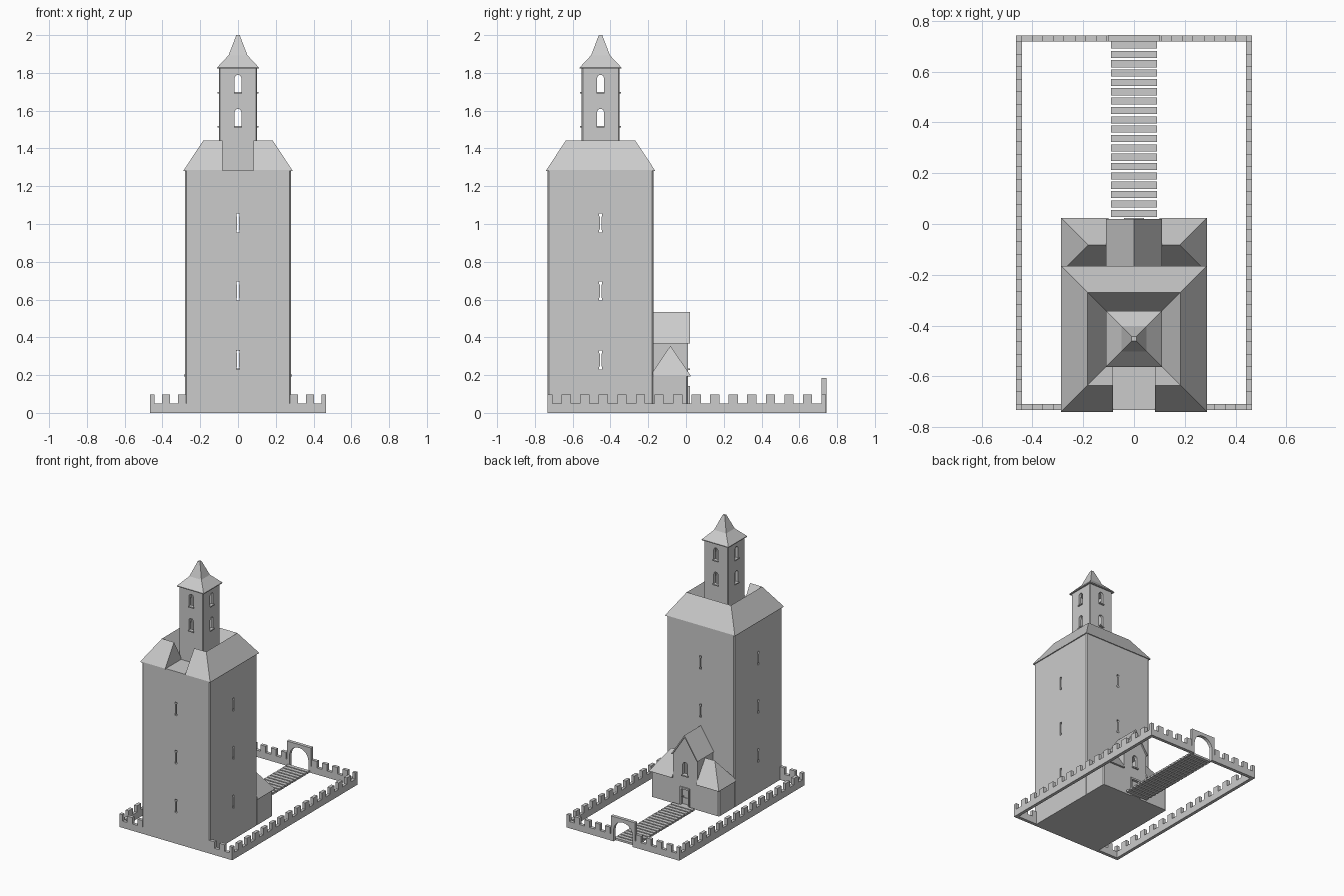
import bpy, bmesh, math

if "Cube" in bpy.data.objects:
    bpy.data.objects.remove(bpy.data.objects["Cube"])

stone = bpy.data.materials.new("grey_stone")
stone.use_nodes = True
GREY = (0.6, 0.6, 0.6, 1)
stone.diffuse_color = GREY
stone.node_tree.nodes["Principled BSDF"].inputs["Base Color"].default_value = GREY


def finish(name, bm):
    bmesh.ops.remove_doubles(bm, verts=bm.verts, dist=1e-5)
    bmesh.ops.recalc_face_normals(bm, faces=bm.faces)
    mesh = bpy.data.meshes.new(name)
    bm.to_mesh(mesh)
    bm.free()
    mesh.materials.append(stone)
    obj = bpy.data.objects.new(name, mesh)
    bpy.context.scene.collection.objects.link(obj)
    return obj


def box(name, x, y, z, bevel=0):
    """Box from (low, high) ranges, with optional chamfered upright corners."""
    bm = bmesh.new()
    bmesh.ops.create_cube(bm, size=1)
    for v in bm.verts:
        v.co = [r[0] if c < 0 else r[1] for c, r in zip(v.co, (x, y, z))]
    if bevel:
        upright = [e for e in bm.edges if abs(e.verts[0].co.z - e.verts[1].co.z) > 1e-4]
        bmesh.ops.bevel(bm, geom=upright, offset=bevel, segments=1, affect='EDGES')
    return finish(name, bm)


def prism(name, outline, axis, d):
    """Outline of (across, up) points extruded along x or y over range d."""
    bm = bmesh.new()
    place = lambda u, v, w: (w, u, v) if axis == 'x' else (u, w, v)
    ends = [[bm.verts.new(place(u, v, w)) for u, v in outline] for w in d]
    for ring in ends:
        bm.faces.new(ring)
    n = len(outline)
    for i in range(n):
        j = (i + 1) % n
        bm.faces.new((ends[0][i], ends[0][j], ends[1][j], ends[1][i]))
    return finish(name, bm)


def loft(name, cy, rings, closed=False):
    """Stack of rectangles (half x, half y, z); closed joins last to first."""
    bm = bmesh.new()
    loops = [[bm.verts.new((sx * hx, cy + sy * hy, z))
              for sx, sy in ((-1, -1), (1, -1), (1, 1), (-1, 1))] for hx, hy, z in rings]
    pairs = list(zip(loops, loops[1:]))
    if closed:
        pairs.append((loops[-1], loops[0]))
    else:
        bm.faces.new(loops[0])
        bm.faces.new(loops[-1])
    for a, b in pairs:
        for i in range(4):
            j = (i + 1) % 4
            bm.faces.new((a[i], a[j], b[j], b[i]))
    return finish(name, bm)


def cut(obj, *cutters):
    for cutter in cutters:
        cutter.hide_render = True
        mod = obj.modifiers.new("cut", 'BOOLEAN')
        mod.operation = 'DIFFERENCE'
        mod.solver = 'EXACT'
        mod.object = cutter
        with bpy.context.temp_override(object=obj, active_object=obj):
            bpy.ops.object.modifier_apply(modifier=mod.name)
        bpy.data.objects.remove(cutter)


def arch(c, half, z0, z1, steps=8):
    pts = [(c - half, z0)]
    for i in range(steps + 1):
        a = math.pi * (1 - i / steps)
        pts.append((c + half * math.cos(a), z1 - half + half * math.sin(a)))
    return pts + [(c + half, z0)]


def slit(c, z0, z1, wide=0.008, thin=0.004):
    side = [(wide, z0), (wide, z0 + .012), (thin, z0 + .018),
            (thin, z1 - .018), (wide, z1 - .012), (wide, z1)]
    return [(c + u, v) for u, v in side] + [(c - u, v) for u, v in reversed(side)]


CY = -0.4525                    # tower centre line
HW = 0.28                       # tower half width
BACK = CY + HW

# Main tower: hollow block with arrow slits on all four sides
tower = box("tower_walls", (-HW, HW), (CY - HW, BACK), (0, 1.283), 0.008)
cut(tower, box("tower_inside", (-.25, .25), (CY - .25, CY + .25), (.02, 1.26)))
for low in (0.23, 0.595, 0.955):
    cut(tower, prism("slit_x", slit(CY, low, low + .1), 'x', (-.4, .4)),
        prism("slit_y", slit(0, low, low + .1), 'y', (CY - .4, CY + .4)))

# Ridged ring roof with a gap at the front
roof = loft("tower_roof", CY, [(h, h, z) for h, z in
            ((.0902, 1.28), (.2875, 1.28), (.2875, 1.285), (.183, 1.443))], closed=True)
cut(roof, box("roof_gap", (-.083, .083), (-.9, CY - .07), (1.2, 1.6)))

# Turret with arched openings and sills
T = 0.1
turret = box("turret_walls", (-T, T), (CY - T, CY + T), (1.275, 1.83), 0.006)
cut(turret, box("turret_inside", (-.08, .08), (CY - .08, CY + .08), (1.3, 1.815)))
for low in (1.52, 1.70):
    cut(turret, prism("opening_x", arch(CY, .018, low, low + .09), 'x', (-.2, .2)),
        prism("opening_y", arch(0, .018, low, low + .09), 'y', (CY - .2, CY + .2)))
    for s in (-1, 1):
        reach = sorted((s * .095, s * .108))
        box("turret_sill", reach, (CY - .022, CY + .022), (low - .008, low))
        box("turret_sill", (-.022, .022), [CY + r for r in reach], (low - .008, low))
loft("turret_spire", CY, [(h, h, z) for h, z in
     ((.11, 1.823), (.11, 1.829), (.05, 1.893), (.009, 2.0))])

# Rear house: low wings under a hipped roof
FACE = 0.01
wings = box("house_wings", (-HW, HW), (BACK - .01, FACE), (0, .2), 0.008)
cut(wings, box("middle_gap", (-.1, .1), (-.5, .5), (-.1, .5)))
hip = loft("house_hip_roof", -.0825, [(.287, .107, .193), (.287, .107, .198), (.18, 0, .355)])
cut(hip, box("middle_gap", (-.1, .1), (-.5, .5), (-.1, .5)),
    box("tower_gap", (-.5, .5), (-.5, BACK - .003), (-.1, .5)))

# Taller gabled middle of the house, hollow, with an arched window and door recess
gable = prism("house_gable", [(-.1, 0), (.1, 0), (.1, .372), (0, .522), (-.1, .372)],
              'y', (BACK - .01, FACE))
cut(gable, box("gable_inside", (-.08, .08), (-.3, -.015), (.02, .36)),
    prism("gable_window", arch(0, .02, .235, .33), 'y', (-.05, .1)),
    box("door_recess", (-.03, .03), (0, .1), (.012, .13)))
prism("gable_roof", [(-.11, .368), (0, .535), (.11, .368), (.1, .368), (0, .52), (-.1, .368)],
      'y', (BACK - .005, .02))
box("window_sill", (-.026, .026), (0, .02), (.226, .235))

# Door frame, leaf panels and knob
prism("door_frame", [(-.04, 0), (-.04, .143), (.04, .143), (.04, 0),
                     (.029, 0), (.029, .13), (-.029, .13), (-.029, 0)], 'y', (FACE - .005, .02))
for low in (.02, .08):
    box("door_panel", (-.02, .02), (-.002, .004), (low, low + .042))
box("door_knob", (.018, .024), (0, .012), (.066, .074))
box("door_step", (-.04, .04), (FACE, .024), (0, .012))


# Battlemented courtyard walls
def battlement(a, b, start, end, count):
    pitch = (end - start) / count
    pts = [(a, 0), (a, .05)]
    for k in range(count + 1):
        c = start + k * pitch
        lo, hi = max(a, c - pitch / 4), min(b, c + pitch / 4)
        if hi - lo > .005:
            pts += [(lo, .05), (lo, .098), (hi, .098), (hi, .05)]
    pts += [(b, .05), (b, 0)]
    return [p for i, p in enumerate(pts) if i == 0 or p != pts[i - 1]]


X, IN, Y0, Y1, THICK = .465, .441, -.7325, .742, .024
for s in (-1, 1):
    prism("side_wall", battlement(Y0, Y1, Y0, Y1, 15), 'x', sorted((s * X, s * IN)))
    a, b = sorted((s * IN, s * .1))
    prism("back_wall", battlement(a, b, -X, X, 11), 'y', (Y1 - THICK, Y1))
    a, b = sorted((s * IN, s * .27))
    prism("front_wall", battlement(a, b, -X, X, 11), 'y', (Y0, Y0 + THICK))

# Arched gate in the back wall
prism("gate_arch", [(-.1, 0), (-.1, .185), (.1, .185), (.1, 0)]
      + arch(0, .078, 0, .16, 12)[::-1], 'y', (Y1 - THICK, Y1 + .001))

# Plank path from the door to the gate
for k in range(19):
    y = .028 + k * .0368
    box("path_plank", (-.09, .09), (y, y + .028), (0, .015))
